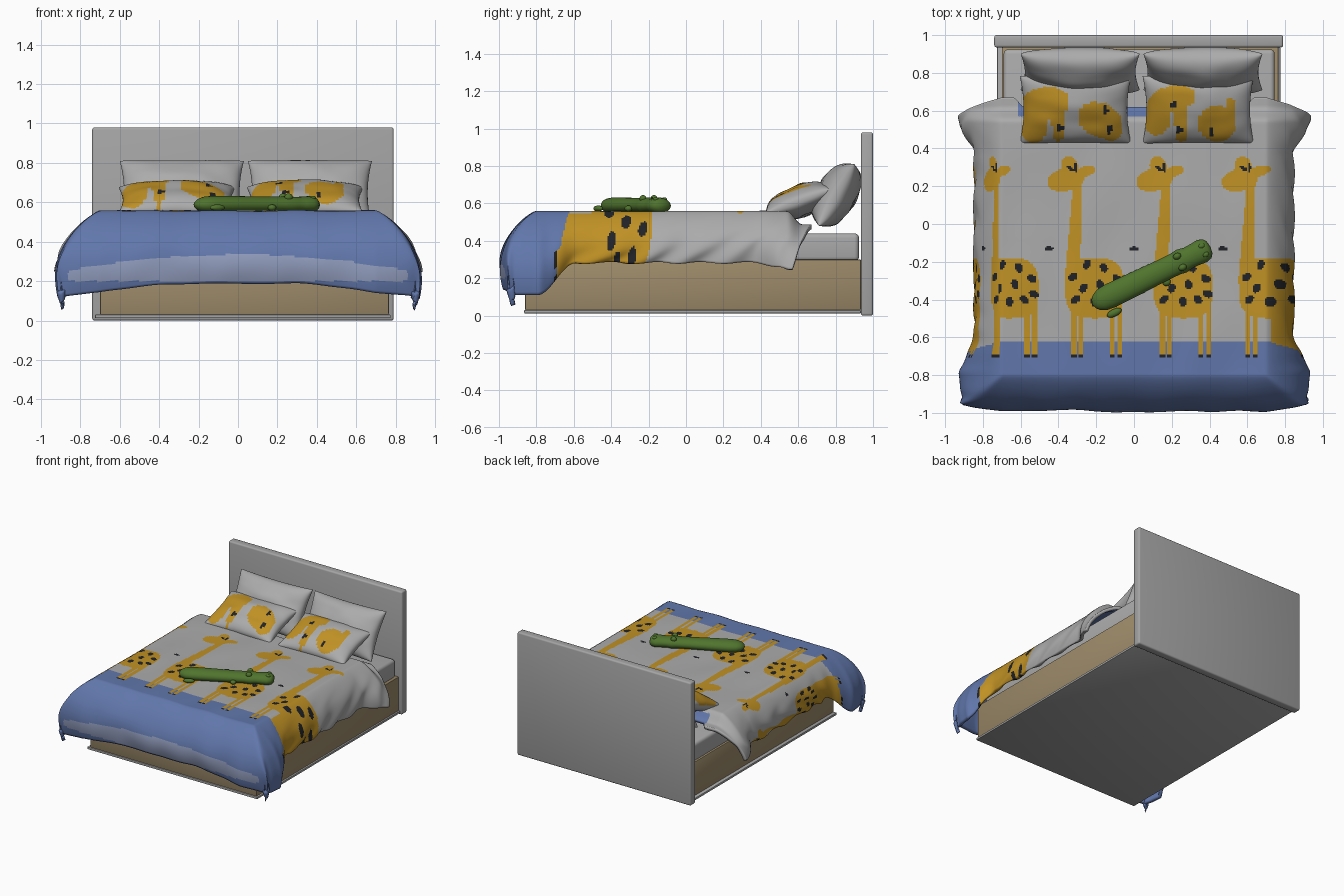
import bpy, bmesh, math
from mathutils import Matrix, Vector, noise

if "Cube" in bpy.data.objects:
    bpy.data.objects.remove(bpy.data.objects["Cube"])

def mat(name, r, g, b):
    m = bpy.data.materials.new(name)
    m.diffuse_color = (r, g, b, 1)
    m.use_nodes = True
    m.node_tree.nodes["Principled BSDF"].inputs["Base Color"].default_value = m.diffuse_color
    return m

GREY = mat("headboard grey", .38, .38, .38)
WHITE = mat("bedding white", .41, .41, .41)
YELLOW = mat("giraffe yellow", .53, .285, .018)
BLACK = mat("spot black", .015, .016, .02)
PALE = mat("pale blue", .28, .33, .50)
BLUE = mat("blue", .12, .185, .41)
TAN = mat("wood tan", .34, .26, .145)
GREEN = mat("plush green", .08, .175, .027)

def finish(name, bm, mats, angle=40):
    me = bpy.data.meshes.new(name)
    bm.to_mesh(me)
    bm.free()
    for m in mats:
        me.materials.append(m)
    for p in me.polygons:
        p.use_smooth = True
    me.set_sharp_from_angle(angle=math.radians(angle))
    ob = bpy.data.objects.new(name, me)
    bpy.context.collection.objects.link(ob)
    return ob

def box(name, x0, x1, y0, y1, z0, z1, m, bevel=.005, seg=2):
    bm = bmesh.new()
    c = Matrix.Translation(((x0 + x1) / 2, (y0 + y1) / 2, (z0 + z1) / 2))
    bmesh.ops.create_cube(bm, size=1, matrix=c @ Matrix.Diagonal((x1 - x0, y1 - y0, z1 - z0, 1)))
    bmesh.ops.bevel(bm, geom=bm.edges[:], offset=bevel, segments=seg, profile=.5, affect='EDGES')
    return finish(name, bm, [m])

def step(a, b, v):
    t = max(0, min(1, (v - a) / (b - a)))
    return t * t * (3 - 2 * t)

def ell(x, y, cx, cy, rx, ry, rot=0):
    c, s = math.cos(rot), math.sin(rot)
    dx, dy = x - cx, y - cy
    return ((dx * c + dy * s) / rx) ** 2 + ((dy * c - dx * s) / ry) ** 2 < 1

# frame, headboard and mattress
box("headboard", -.74, .79, .935, 1, 0, .98, GREY, .012, 3)
box("base_plate", -.725, .775, -.865, .935, .012, .03, GREY, .004)
box("bed_base", -.70, .765, -.86, .935, .03, .30, TAN)
box("mattress", -.69, .745, -.80, .925, .29, .44, WHITE, .025, 4)

SPOTS = [(-.115, .06), (-.04, .125), (.05, .11), (.12, .05), (-.06, 0),
         (.03, .02), (.08, -.06), (-.10, -.06), (0, -.07), (.13, -.03)]

# one giraffe, x relative to the body centre; 0 none, 1 yellow, 2 black
def giraffe(x, y):
    for sx, sy in SPOTS:
        if ell(x, y, sx, -.34 + sy, .019, .027, sx * 9):
            return 2
    if ell(x, y, .21, -.13, .024, .012) or ell(x, y, -.13, .295, .024, .009, -.6) or ell(x, y, -.10, .30, .008, .025):
        return 2
    for lx in (-.108, -.07, .095, .135):
        if abs(x - lx) < .013 and -.71 < y < -.42:
            return 2 if y < -.69 else 1
    t = (y + .32) / .55
    neck = 0 <= t <= 1 and abs(x + .118 - .028 * t) < .042 - .02 * t
    body = abs(x / .155) ** 3 + abs((y + .34) / .16) ** 3 < 1
    head = (ell(x, y, -.15, .235, .10, .06, .25) or ell(x, y, -.13, .30, .045, .06, .3)
            or ell(x, y, -.045, .28, .05, .028, .3))
    return 1 if neck or body or head else 0

# duvet: one cloth, flat on top and draped on three sides
NS, NT, EDGE = 244, 210, .72

def duvet_point(s, t):
    a, side = abs(s), (1 if s > 0 else -1)
    d = max(0, (a - EDGE) / (1 - EDGE))
    e = max(0, (t - .8) / .2)
    y = .62 - 1.42 * min(t, .8) / .8
    foot = step(-.58, -.80, y)
    head = step(.36, .56, y)
    x = .70 * min(a, EDGE) / EDGE
    # diagonal folds running back down the sides
    fold = math.sin(26 * y + 9 * d + 5 * noise.noise((d * 2, y * 2.2, side)))
    wide = .145 + .085 * foot + .085 * head
    x += wide * math.sin(d * (1.9 - .4 * head)) * (1 - .12 * e * d) + .008 * d * fold * (1 - .5 * foot)
    x += .02 * foot * d * noise.noise((y * 9, t * 20, 2))
    drop_side = (.275 + .17 * foot + .03 * head) * d ** 1.3 + .005 * d * fold
    drop_foot = (.37 + .07 * step(.3, 1, a)) * e ** 1.3
    drop = (drop_side ** 6 + drop_foot ** 6) ** (1 / 6) if max(drop_side, drop_foot) > 0 else 0
    y -= .19 * math.sin(e * 2) * (1 - .35 * d * e)
    y += .014 * e * noise.noise((s * 5, e * 2, 7))
    pull = step(.45, .62, y)
    y += (.05 * step(.58, .64, x) * (1 - d) - .05 * d) * pull
    z = .557 - drop + .006 * noise.noise((s * 5, t * 5, 1)) * (1 - d)
    z -= .07 * step(.54, .62, y) * (1 - d)
    px = side * (x if d == 0 else .70 + d * (.14 if side > 0 else .55))
    return Vector((side * x, y, z)), px, d

bm = bmesh.new()
grid = []
for i in range(NS + 1):
    row = []
    for j in range(NT + 1):
        p, px, d = duvet_point(2 * i / NS - 1, j / NT)
        row.append((bm.verts.new(p), px, d))
    grid.append(row)
for i in range(NS):
    for j in range(NT):
        q = (grid[i][j], grid[i][j + 1], grid[i + 1][j + 1], grid[i + 1][j])
        f = bm.faces.new([v[0] for v in q])
        px = sum(v[1] for v in q) / 4
        d = sum(v[2] for v in q) / 4
        x, y, z = f.calc_center_median()
        g = 0
        for cx in (-1.12, -.66, -.21, .26, .71):
            g = max(g, giraffe(px - cx, y))
        if g:
            f.material_index = g
        elif y < -.85 and abs(x) < .86 and .20 < z < .335 - .07 * (x / .8) ** 2:
            f.material_index = 3
        elif y < -.62 - .08 * d:
            f.material_index = 4
        elif d > .1 and y < -.46 and (x > 0 or d > .5):
            f.material_index = 1
        elif y > .57 and abs(x) < .61:
            f.material_index = 4
duvet = finish("duvet", bm, [WHITE, YELLOW, BLACK, PALE, BLUE], 180)
sol = duvet.modifiers.new("thickness", 'SOLIDIFY')
sol.thickness = .025
sol.offset = -1
sol.material_offset = 4

# pillows: two bulged grids sharing a pinched rim
def pillow(name, loc, w, h, thick, tilt, rule=None, n=44):
    bm = bmesh.new()
    m = Matrix.Translation(loc) @ Matrix.Rotation(math.radians(tilt), 4, 'X')
    for sgn in (1, -1):
        g = []
        for i in range(n + 1):
            row = []
            for j in range(n + 1):
                u, v = math.sin((i / n - .5) * math.pi), math.sin((j / n - .5) * math.pi)
                b = max(0, (1 - u * u) * (1 - v * v)) ** .42
                b *= 1 + .12 * noise.noise((u * 2 + loc[0] * 9, v * 2, sgn))
                p = Vector((u * w * (1 - .07 * (1 - v * v)), v * h * (1 - .05 * (1 - u * u)), sgn * thick * b))
                row.append(bm.verts.new(m @ p))
            g.append(row)
        for i in range(n):
            for j in range(n):
                q = [g[i][j], g[i + 1][j], g[i + 1][j + 1], g[i][j + 1]]
                f = bm.faces.new(q if sgn > 0 else q[::-1])
                if rule and sgn > 0:
                    c = f.calc_center_median()
                    f.material_index = rule(c.x, c.y)
    bmesh.ops.remove_doubles(bm, verts=bm.verts[:], dist=.0001)
    finish(name, bm, [WHITE, YELLOW, BLACK], 100)

def print_left(x, y):
    for sx, sy in ((-.39, .51), (-.15, .60), (-.13, .50)):
        if ell(x, y, sx, sy, .013, .024):
            return 2
    return int(ell(x, y, -.47, .64, .13, .085, .1) or ell(x, y, -.53, .52, .075, .09)
               or ell(x, y, -.40, .56, .035, .13) or ell(x, y, -.18, .55, .12, .09, -.4)
               or ell(x, y, -.12, .50, .06, .06))

def print_right(x, y):
    for sx, sy in ((.24, .50), (.21, .63), (.41, .49)):
        if ell(x, y, sx, sy, .013, .024):
            return 2
    return int(ell(x, y, .20, .66, .13, .07, .2) or ell(x, y, .12, .56, .075, .09)
               or ell(x, y, .25, .56, .035, .14) or ell(x, y, .44, .53, .10, .095, -.3)
               or ell(x, y, .51, .61, .03, .06))

for tag, cx, fx, rule in (("left", -.285, -.31, print_left), ("right", .365, .34, print_right)):
    pillow("back_pillow_" + tag, (cx, .805, .645), .315, .19, .105, 60)
    pillow("front_pillow_" + tag, (fx, .605, .61), .295, .19, .085, 20, rule)

# plush toy: rounded long body, with feet, eyes and nostrils
toy = Matrix.Translation((.09, -.275, .588)) @ Matrix.Rotation(math.radians(26), 4, 'Z')
PROFILE = [(-.345, .004), (-.338, .025), (-.32, .045), (-.29, .06), (-.24, .066), (-.1, .064), (.05, .06),
           (.14, .06), (.18, .066), (.22, .058), (.26, .06), (.30, .064), (.33, .055), (.345, .035), (.35, .004)]
bm = bmesh.new()
rings = []
for x, r in PROFILE:
    rings.append([bm.verts.new(toy @ Vector((x, r * math.cos(k * math.pi / 12), .68 * r * math.sin(k * math.pi / 12))))
                  for k in range(24)])
for a, b in zip(rings, rings[1:]):
    for k in range(24):
        n = (k + 1) % 24
        bm.faces.new((a[k], a[n], b[n], b[k]))
bm.faces.new(rings[0])
bm.faces.new(rings[-1])
bmesh.ops.recalc_face_normals(bm, faces=bm.faces[:])
finish("toy_body", bm, [GREEN], 60)

def blob(name, loc, size):
    bm = bmesh.new()
    bmesh.ops.create_uvsphere(bm, u_segments=16, v_segments=10, radius=1,
                              matrix=toy @ Matrix.Translation(loc) @ Matrix.Diagonal((*size, 1)))
    finish(name, bm, [GREEN], 180)

for tag, s in (("left", 1), ("right", -1)):
    blob("toy_eye_" + tag, (.17, .033 * s, .037), (.022, .018, .02))
    blob("toy_nostril_" + tag, (.31, .025 * s, .034), (.018, .014, .011))
blob("toy_front_foot", (.06, -.066, -.015), (.022, .02, .016))
blob("toy_back_foot", (-.26, -.09, -.015), (.042, .02, .016))
